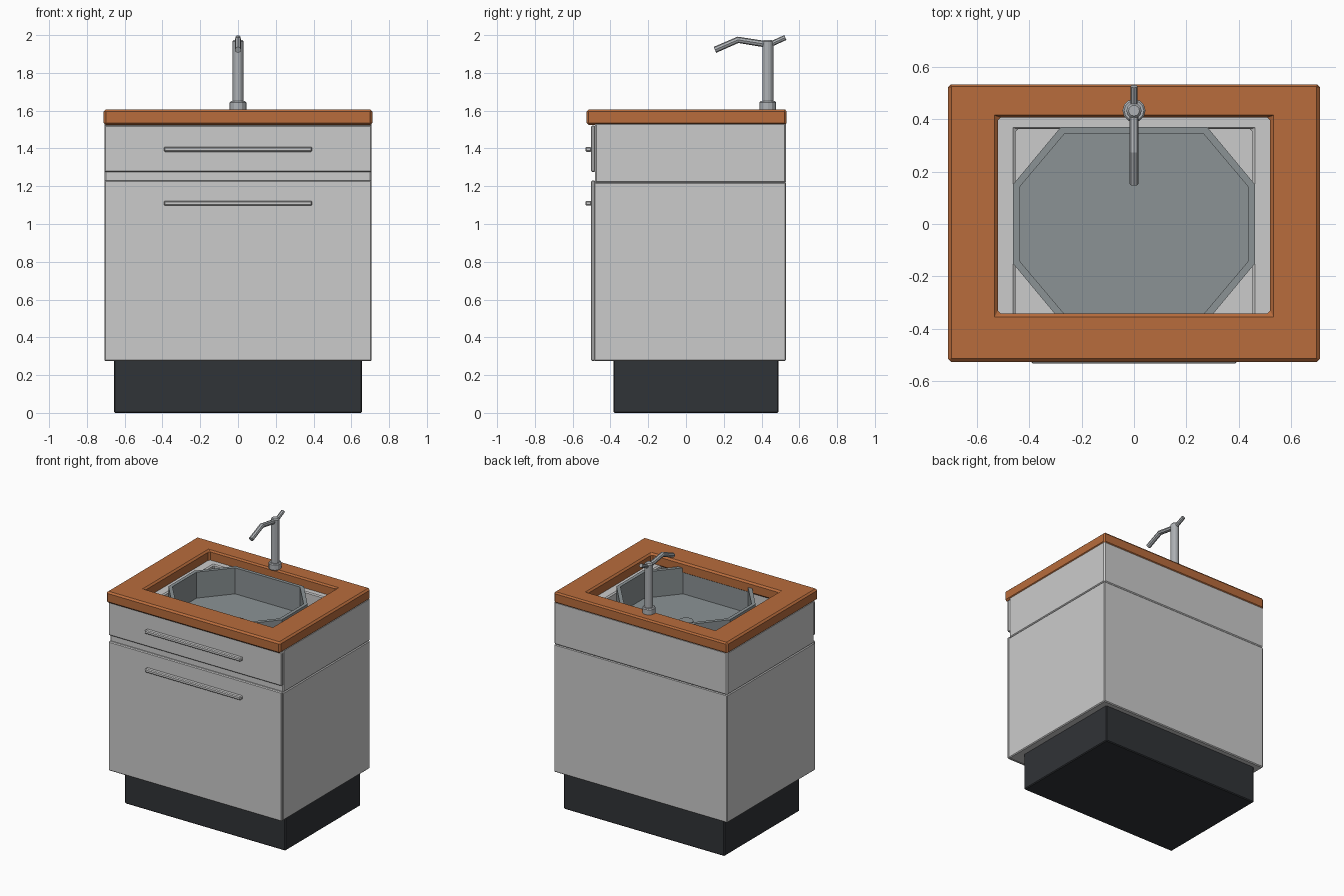
import bpy, bmesh, math
from mathutils import Vector

if "Cube" in bpy.data.objects:
    bpy.data.objects.remove(bpy.data.objects["Cube"])


def material(name, rgb):
    m = bpy.data.materials.new(name)
    m.diffuse_color = (*rgb, 1)
    m.use_nodes = True
    m.node_tree.nodes["Principled BSDF"].inputs["Base Color"].default_value = m.diffuse_color
    return m


WOOD = material("orange_wood", (0.48, 0.15, 0.045))
DARK = material("dark_plinth", (0.03, 0.033, 0.038))
STEEL = material("basin_steel", (0.26, 0.29, 0.30))
CHROME = material("chrome", (0.42, 0.44, 0.46))


def finish(name, bm, mat=None, bevel=0):
    bmesh.ops.recalc_face_normals(bm, faces=bm.faces[:])
    me = bpy.data.meshes.new(name)
    bm.to_mesh(me)
    bm.free()
    ob = bpy.data.objects.new(name, me)
    bpy.context.collection.objects.link(ob)
    if mat:
        me.materials.append(mat)
    if bevel:
        mod = ob.modifiers.new("edge_bevel", 'BEVEL')
        mod.width = bevel
        mod.segments = 1
        mod.limit_method = 'ANGLE'
    return ob


def box(name, x, y, z, mat=None, bevel=0.006):
    """Box from (min, max) ranges."""
    bm = bmesh.new()
    bmesh.ops.create_cube(bm, size=1)
    for v in bm.verts:
        v.co = [(a + b) / 2 + c * (b - a) for (a, b), c in zip((x, y, z), v.co)]
    return finish(name, bm, mat, bevel)


def rect(hx, y0, y1):
    return [(-hx, y0), (hx, y0), (hx, y1), (-hx, y1)]


def octagon(hx, hy, cx, cy):
    return [(-cx, -hy), (cx, -hy), (hx, -cy), (hx, cy),
            (cx, hy), (-cx, hy), (-hx, cy), (-hx, -cy)]


def shell(name, loops, closed, mat=None, bevel=0):
    """Skin a list of (outline, z) loops; closed makes a ring, else both ends are capped."""
    bm = bmesh.new()
    rings = [[bm.verts.new((px, py, z)) for px, py in pts] for pts, z in loops]
    pairs = list(zip(rings, rings[1:]))
    if closed:
        pairs.append((rings[-1], rings[0]))
    else:
        bm.faces.new(rings[0])
        bm.faces.new(rings[-1])
    n = len(rings[0])
    for a, b in pairs:
        for i in range(n):
            j = (i + 1) % n
            bm.faces.new((a[i], a[j], b[j], b[i]))
    return finish(name, bm, mat, bevel)


def frame(name, outer, inner, z0, z1, mat=None, bevel=0.008):
    return shell(name, [(outer, z0), (outer, z1), (inner, z1), (inner, z0)], True, mat, bevel)


def rod(name, p, q, r, sides=12, mat=CHROME, bevel=0):
    """Cylinder between two points."""
    p, q = Vector(p), Vector(q)
    bm = bmesh.new()
    bmesh.ops.create_cone(bm, cap_ends=True, segments=sides, radius1=r, radius2=r,
                          depth=(q - p).length)
    rot = (q - p).to_track_quat('Z', 'Y')
    for v in bm.verts:
        v.co = rot @ v.co + (p + q) / 2
    ob = finish(name, bm, mat)
    if bevel:
        mod = ob.modifiers.new("edge_bevel", 'BEVEL')
        mod.width, mod.segments = bevel, 1
        mod.limit_method, mod.angle_limit = 'ANGLE', math.radians(60)
    return ob


# Plinth and cabinet bodies
box("plinth", (-0.657, 0.657), (-0.385, 0.49), (0, 0.29), DARK)
box("lower_cabinet", (-0.708, 0.708), (-0.488, 0.53), (0.275, 1.22))
frame("upper_cabinet", rect(0.708, -0.483, 0.53), rect(0.452, -0.365, 0.362), 1.218, 1.535)

# Door and drawer fronts with bar handles
for part, z0, z1, zh in (("door", 0.275, 1.23, 1.11), ("drawer", 1.275, 1.522, 1.395)):
    box(part + "_front", (-0.708, 0.708), (-0.503, -0.48), (z0, z1))
    box(part + "_handle", (-0.393, 0.393), (-0.533, -0.5), (zh - 0.013, zh + 0.013))

# Countertop with sink opening
frame("countertop", rect(0.711, -0.527, 0.533), rect(0.52, -0.342, 0.407),
      1.523, 1.607, WOOD, 0.012)

# Octagonal basin and drain
outer = octagon(0.463, 0.37, 0.28, 0.15)
inner = octagon(0.438, 0.345, 0.265, 0.14)
shell("basin", [(outer, 1.35), (outer, 1.567), (inner, 1.567), (inner, 1.375)], False, STEEL)
rod("drain", (0, 0, 1.36), (0, 0, 1.38), 0.051, 10, STEEL)

# Faucet: collar, column, bent spout and lever
Y = 0.433
rod("faucet_collar", (0, Y, 1.6), (0, Y, 1.65), 0.044, 12, CHROME, 0.006)
rod("faucet_column", (0, Y, 1.64), (0, Y, 1.975), 0.029, 12, CHROME, 0.008)

path = [(0, Y, 1.95), (0, 0.275, 1.975), (0, 0.153, 1.922)]
cu = bpy.data.curves.new("faucet_spout", 'CURVE')
cu.dimensions = '3D'
cu.bevel_depth = 0.017
cu.bevel_resolution = 2
cu.use_fill_caps = True
sp = cu.splines.new('POLY')
sp.points.add(len(path) - 1)
for pt, co in zip(sp.points, path):
    pt.co = (*co, 1)
sp.use_smooth = False
cu.materials.append(CHROME)
bpy.context.collection.objects.link(bpy.data.objects.new("faucet_spout", cu))
rod("faucet_lever", (0, Y, 1.945), (0, 0.526, 1.987), 0.014, 8)
